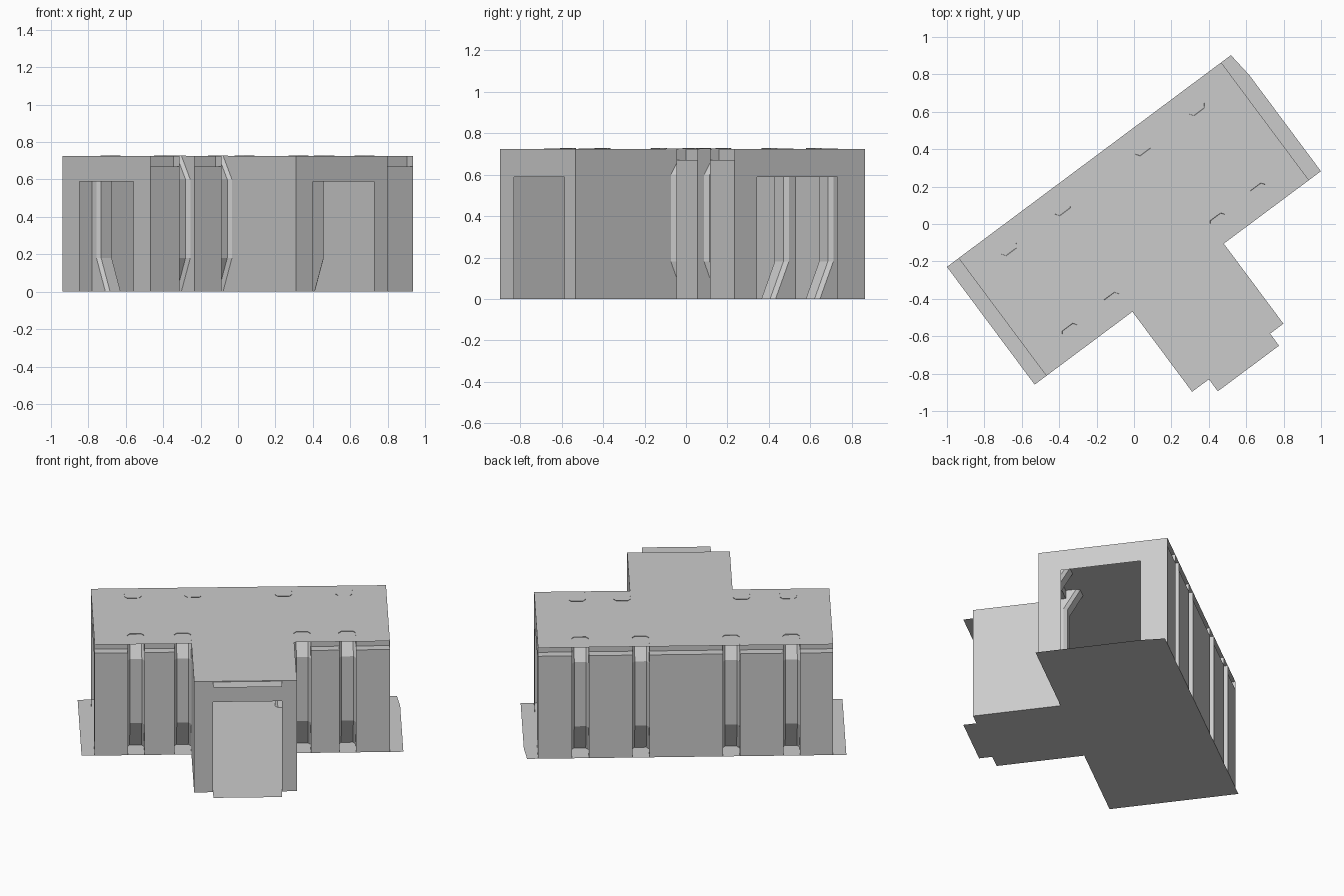
import bpy, math

if "Cube" in bpy.data.objects:
    bpy.data.objects.remove(bpy.data.objects["Cube"])

# T-shaped corridor module, laid out in local axes: u along the hall, v toward the branch
H, ANGLE = 0.725, math.radians(36.7)
U0, U1, V0, V1 = -0.861, 0.89, -0.414, 0.371     # main hall
B0, B1, BV = -0.287, 0.322, 0.905                # side branch
T0, T1, TV = -0.175, 0.233, 0.985                # branch doorway and sill
DOOR = 0.59


def sheet(name, verts, faces):
    """Mesh from (u, v, z) points, turned into place."""
    me = bpy.data.meshes.new(name)
    c, s = math.cos(ANGLE), math.sin(ANGLE)
    me.from_pydata([(u * c + v * s, u * s - v * c, z) for u, v, z in verts], [], faces)
    ob = bpy.data.objects.new(name, me)
    bpy.context.collection.objects.link(ob)
    return ob


def flat(name, outline, z, up=True):
    order = list(range(len(outline)))
    sheet(name, [(u, v, z) for u, v in outline], [order[::-1] if up else order])


def loft(name, rows):
    """Quads between consecutive rows of points."""
    n = len(rows[0])
    faces = [(r * n + i, r * n + i + 1, (r + 1) * n + i + 1, (r + 1) * n + i)
             for r in range(len(rows) - 1) for i in range(n - 1)]
    sheet(name, [p for row in rows for p in row], faces)


def door_wall(name, a, b, d0, d1, place):
    """Wall from a to b with a doorway d0..d1; place maps (t, z) to 3D."""
    pts = [(a, 0), (d0, 0), (d0, DOOR), (d1, DOOR), (d1, 0), (b, 0), (b, H), (a, H)]
    sheet(name, [place(t, z) for t, z in pts], [range(len(pts))])


# Floor with sills past the three doorways
flat("floor", [(-0.939, V0), (0.955, V0), (0.97, -0.27), (0.97, V1), (B1, V1), (B1, BV),
               (T1, BV), (T1, TV), (T0, TV), (T0, BV), (B0, BV), (B0, V1), (-0.939, V1)],
     0, up=False)

# Roof and the small canopy over the branch door
flat("roof", [(U0, V0), (U1, V0), (U1, V1), (B1, V1), (B1, BV), (B0, BV), (B0, V1), (U0, V1)], H)
flat("canopy", [(T0, BV), (T1, BV), (T1, TV), (T0, TV)], H - 0.004)

# End walls with doorways
door_wall("left_end_wall", V0, V1, -0.265, 0.22, lambda t, z: (U0, t, z))
door_wall("right_end_wall", V0, V1, -0.25, 0.235, lambda t, z: (U1, t, z))
door_wall("branch_end_wall", B0, B1, T0, T1, lambda t, z: (t, BV, z))

# Plain branch side walls
for name, u in (("branch_left_wall", B0), ("branch_right_wall", B1)):
    loft(name, [[(u, V1, 0), (u, BV, 0)], [(u, V1, H), (u, BV, H)]])

# Wall panel profile (inset, z): upright, then a ledge set back under the roof
PANEL = [(0, 0), (0, 0.67), (0.055, 0.67), (0.055, H)]
# Rib path (inset, z) and channel section (offset along the wall, inset)
RIB_PATH = [(0.12, 0), (0.04, 0.18), (0.04, 0.60), (0.12, H + 0.003)]
RIB_SECTION = [(-0.05, 0), (-0.035, 0.022), (0.035, 0.022), (0.05, 0)]
HALF = 0.05


def long_wall(label, start, end, ribs, v, inward):
    """Panels with channel ribs set between them."""
    left = start
    for i, r in enumerate(ribs + [end + HALF]):
        if r - HALF - left > 0.01:
            loft(f"{label}_panel_{i}", [[(left, v + inward * d, z), (r - HALF, v + inward * d, z)]
                                        for d, z in PANEL])
        left = r + HALF
    for i, r in enumerate(ribs):
        rows = []
        for d, z in RIB_PATH:
            zz = min(z, H)
            row = [(r + o, v + inward * (d + k), z) for o, k in RIB_SECTION]
            rows.append([(r - HALF, v, zz)] + row + [(r + HALF, v, zz)])
        loft(f"{label}_rib_{i}", rows)


long_wall("back", U0, U1, [-0.615, -0.257, 0.279, 0.638], V0, 1)
long_wall("front_left", U0, B0, [-0.615, -0.337], V1, -1)
long_wall("front_right", B1, U1, [0.372, 0.64], V1, -1)
